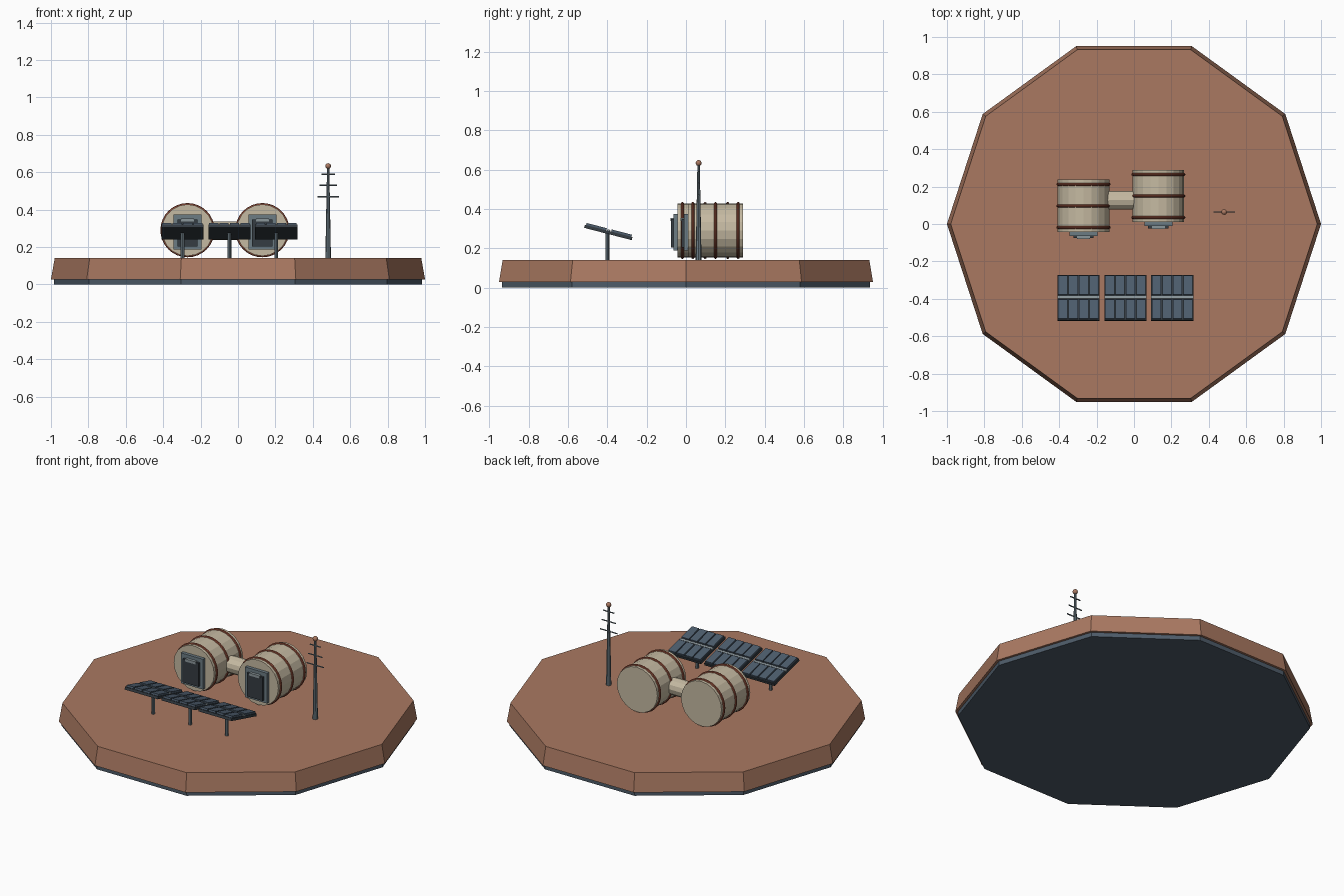
import bpy
import math
from mathutils import Matrix, Vector

cube = bpy.data.objects.get("Cube")
if cube:
    bpy.data.objects.remove(cube, do_unlink=True)


def material(name, rgb):
    m = bpy.data.materials.new(name)
    m.use_nodes = True
    m.diffuse_color = (*rgb, 1)
    bsdf = next(n for n in m.node_tree.nodes if n.type == 'BSDF_PRINCIPLED')
    bsdf.inputs["Base Color"].default_value = (*rgb, 1)
    return m


SOIL = material("red soil", (0.40, 0.19, 0.12))
SLATE = material("slate blue", (0.075, 0.105, 0.14))
SHELL = material("beige shell", (0.56, 0.49, 0.36))
RUST = material("rust", (0.30, 0.08, 0.045))
METAL = material("grey metal", (0.15, 0.20, 0.23))
DARK = material("dark panel", (0.035, 0.045, 0.055))
CELL = material("solar blue", (0.075, 0.11, 0.155))
RAIL = material("pale metal", (0.26, 0.31, 0.33))


def finish(name, mat, smooth=False):
    ob = bpy.context.object
    ob.name = name
    ob.data.materials.append(mat)
    if smooth:
        bpy.ops.object.shade_smooth_by_angle()
    return ob


def box(name, mat, centre, size, frame=Matrix()):
    bpy.ops.mesh.primitive_cube_add(size=1)
    ob = finish(name, mat)
    ob.matrix_world = frame @ Matrix.Translation(centre) @ Matrix.Diagonal((*size, 1))
    return ob


def rod(name, mat, a, b, r1, r2=None, sides=8, smooth=False):
    """Cylinder or cone running from point a to point b."""
    a, b = Vector(a), Vector(b)
    bpy.ops.mesh.primitive_cone_add(vertices=sides, radius1=r1,
                                    radius2=r1 if r2 is None else r2,
                                    depth=(b - a).length)
    ob = finish(name, mat, smooth)
    turn = (b - a).to_track_quat('Z', 'Y').to_matrix().to_4x4()
    ob.matrix_world = Matrix.Translation((a + b) / 2) @ turn
    return ob


# Ten-sided ground plate with a vertex on the x axis
for name, mat, z0, z1, r0, r1 in (("base_slab", SLATE, 0, 0.03, 0.985, 0.985),
                                  ("ground", SOIL, 0.027, 0.14, 1.0, 0.98)):
    plate = rod(name, mat, (0, 0, z0), (0, 0, z1), r0, r1, 10)
    plate.matrix_world = (Matrix.Translation((0, 0, (z0 + z1) / 2))
                          @ Matrix.Rotation(math.pi / 2, 4, 'Z'))

# Habitat drums with hoops and front doors
AXIS = 0.29


def habitat(side, x, y0):
    y1 = y0 + 0.28
    rod(side + "_habitat", SHELL, (x, y0, AXIS), (x, y1, AXIS), 0.138, sides=20)
    for i in range(3):
        bpy.ops.mesh.primitive_torus_add(
            location=(x, y0 + 0.025 + i * 0.115, AXIS), rotation=(math.pi / 2, 0, 0),
            major_segments=32, minor_segments=8, major_radius=0.137, minor_radius=0.008)
        finish(f"{side}_hoop_{i + 1}", RUST, True)
    box(side + "_door_frame", METAL, (x, y0 - 0.008, 0.28), (0.15, 0.024, 0.186))
    box(side + "_door", DARK, (x, y0 - 0.018, 0.275), (0.108, 0.03, 0.145))
    box(side + "_door_window", RAIL, (x, y0 - 0.022, 0.345), (0.07, 0.03, 0.016))


habitat("right", -0.27, -0.043)
habitat("left", 0.13, 0.01)
rod("connecting_tunnel", SHELL, (-0.15, 0.127, 0.287), (0.01, 0.127, 0.287), 0.05, sides=12)

# Tilted solar panels on posts
for i in range(3):
    x = -0.297 + i * 0.251
    rod(f"panel_post_{i + 1}", METAL, (x, -0.4, 0.14), (x, -0.4, 0.28), 0.01)
    tilt = Matrix.Translation((x, -0.395, 0.28)) @ Matrix.Rotation(math.radians(-14.5), 4, 'X')
    box(f"panel_tray_{i + 1}", DARK, (0, 0, 0), (0.226, 0.25, 0.016), tilt)
    box(f"panel_rail_{i + 1}", RAIL, (0, 0, 0.011), (0.226, 0.014, 0.008), tilt)
    for row in (-1, 1):
        for col in range(4):
            box(f"solar_cell_{i + 1}", CELL, ((col - 1.5) * 0.056, row * 0.066, 0.013),
                (0.049, 0.106, 0.012), tilt)

# Radio mast with crossbars
MX, MY = 0.482, 0.064
rod("mast", METAL, (MX, MY, 0.14), (MX, MY, 0.63), 0.015, 0.006)
for z, half in ((0.47, 0.058), (0.53, 0.047), (0.59, 0.036)):
    rod("mast_crossbar", METAL, (MX - half, MY, z), (MX + half, MY, z), 0.004, sides=6)
bpy.ops.mesh.primitive_uv_sphere_add(segments=12, ring_count=8, radius=0.015,
                                     location=(MX, MY, 0.633))
finish("mast_beacon", SOIL, True)
